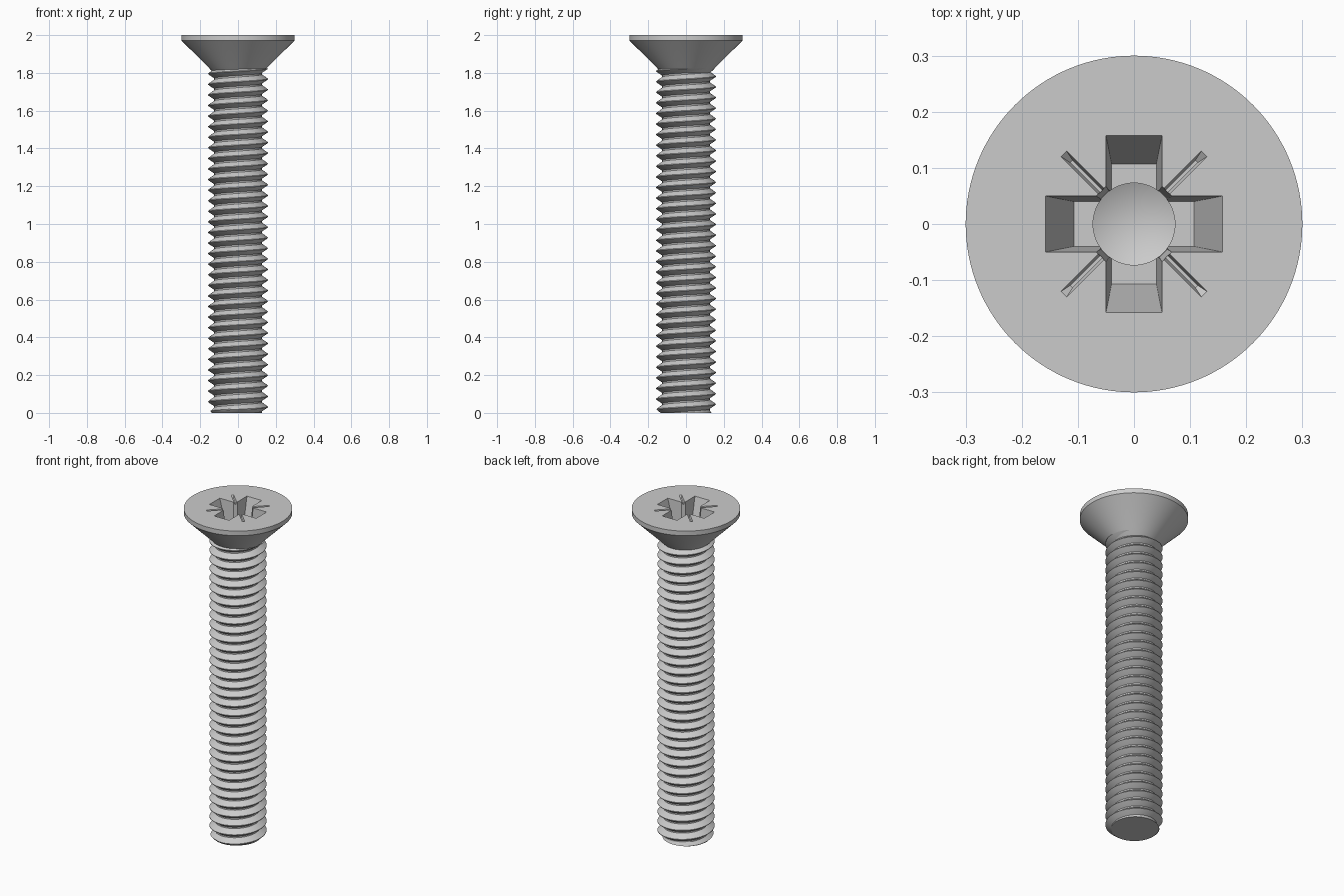
import bpy, bmesh, math
from mathutils import Matrix

if "Cube" in bpy.data.objects:
    bpy.data.objects.remove(bpy.data.objects["Cube"])

PITCH, CREST, ROOT = 0.056, 0.158, 0.126
SEG = 64


def make_object(name, bm):
    mesh = bpy.data.meshes.new(name)
    bmesh.ops.recalc_face_normals(bm, faces=bm.faces)
    bm.to_mesh(mesh)
    bm.free()
    ob = bpy.data.objects.new(name, mesh)
    bpy.context.collection.objects.link(ob)
    return ob


def lathe(name, profile, seg=128):
    bm = bmesh.new()
    verts = [bm.verts.new((r, 0, z)) for r, z in profile]
    edges = [bm.edges.new(p) for p in zip(verts, verts[1:])]
    bmesh.ops.spin(bm, geom=verts + edges, axis=(0, 0, 1), cent=(0, 0, 0),
                   angle=math.tau, steps=seg, use_duplicate=False)
    bmesh.ops.remove_doubles(bm, verts=bm.verts, dist=1e-5)
    return make_object(name, bm)


def tapered_bar(name, top, bottom, depth, angle):
    """Bar centred on the axis; (half length, half width) at z=2 and at its floor."""
    bm = bmesh.new()
    bmesh.ops.create_cube(bm, size=2)
    over = 0.03
    for v in bm.verts:
        t = -over / depth if v.co.z > 0 else 1
        v.co.x *= top[0] + (bottom[0] - top[0]) * t
        v.co.y *= top[1] + (bottom[1] - top[1]) * t
        v.co.z = 2 - depth * t
    bm.transform(Matrix.Rotation(math.radians(angle), 4, 'Z'))
    return make_object(name, bm)


def smooth(ob, angle):
    bpy.ops.object.select_all(action='DESELECT')
    ob.select_set(True)
    bpy.context.view_layer.objects.active = ob
    bpy.ops.object.shade_smooth_by_angle(angle=math.radians(angle))


# Countersunk head with an inner core that carries the recess
head = lathe("countersunk_head", [(0, 2), (0.3, 2), (0.3, 1.972), (0.16, 1.833),
                                  (0.146, 1.818), (0.122, 1.795), (0.122, 1.6), (0, 1.6)])

# Cross recess: two tapered bars, corner reliefs, shallow tick marks, conical bore
cutters = [lathe("bore_cutter", [(0, 2.03), (0.073, 2.03), (0.073, 1.81), (0, 1.775)], 64)]
for a in (0, 90):
    cutters.append(tapered_bar("arm_cutter", (0.158, 0.05), (0.107, 0.04), 0.17, a))
    cutters.append(tapered_bar("relief_cutter", (0.083, 0.012), (0.074, 0.01), 0.165, a + 45))
    cutters.append(tapered_bar("tick_cutter", (0.177, 0.007), (0.158, 0.003), 0.015, a + 45))
for c in cutters:
    c.hide_render = True
    mod = head.modifiers.new("recess", 'BOOLEAN')
    mod.operation, mod.solver, mod.object = 'DIFFERENCE', 'EXACT', c
graph = bpy.context.evaluated_depsgraph_get()
head_mesh = bpy.data.meshes.new_from_object(head.evaluated_get(graph))
head.modifiers.clear()
head.data = head_mesh
for c in cutters:
    bpy.data.objects.remove(c)
smooth(head, 20)

# Threaded shank: a V profile swept along a right-handed helix
bm = bmesh.new()
profile = [(ROOT, 0.0), (ROOT, 0.14), (CREST - 0.004, 0.47), (CREST, 0.53),
           (CREST, 0.59), (CREST - 0.004, 0.65)]
turns = int(1.83 / PITCH) + 4
rows = []
for k in range(turns):
    for r, f in profile:
        row = []
        for i in range(SEG + 1):
            a = math.tau * i / SEG
            z = PITCH * (k - 2 + f + i / SEG)
            rr = min(r, 0.138 + max(z, 0))
            row.append(bm.verts.new((rr * math.cos(a), rr * math.sin(a), z)))
        rows.append(row)
for lo, hi in zip(rows, rows[1:]):
    for i in range(SEG):
        bm.faces.new((lo[i], lo[i + 1], hi[i + 1], hi[i]))
bmesh.ops.remove_doubles(bm, verts=bm.verts, dist=1e-5)
for z, n in ((0, -1), (1.822, 1)):
    bmesh.ops.bisect_plane(bm, geom=bm.verts[:] + bm.edges[:] + bm.faces[:], dist=1e-6,
                           plane_co=(0, 0, z), plane_no=(0, 0, n), clear_outer=True)
# Flat end cap
rim = [e for e in bm.edges if e.is_boundary and all(abs(v.co.z) < 1e-4 for v in e.verts)]
bmesh.ops.holes_fill(bm, edges=rim, sides=0)
shank = make_object("threaded_shank", bm)
smooth(shank, 30)
